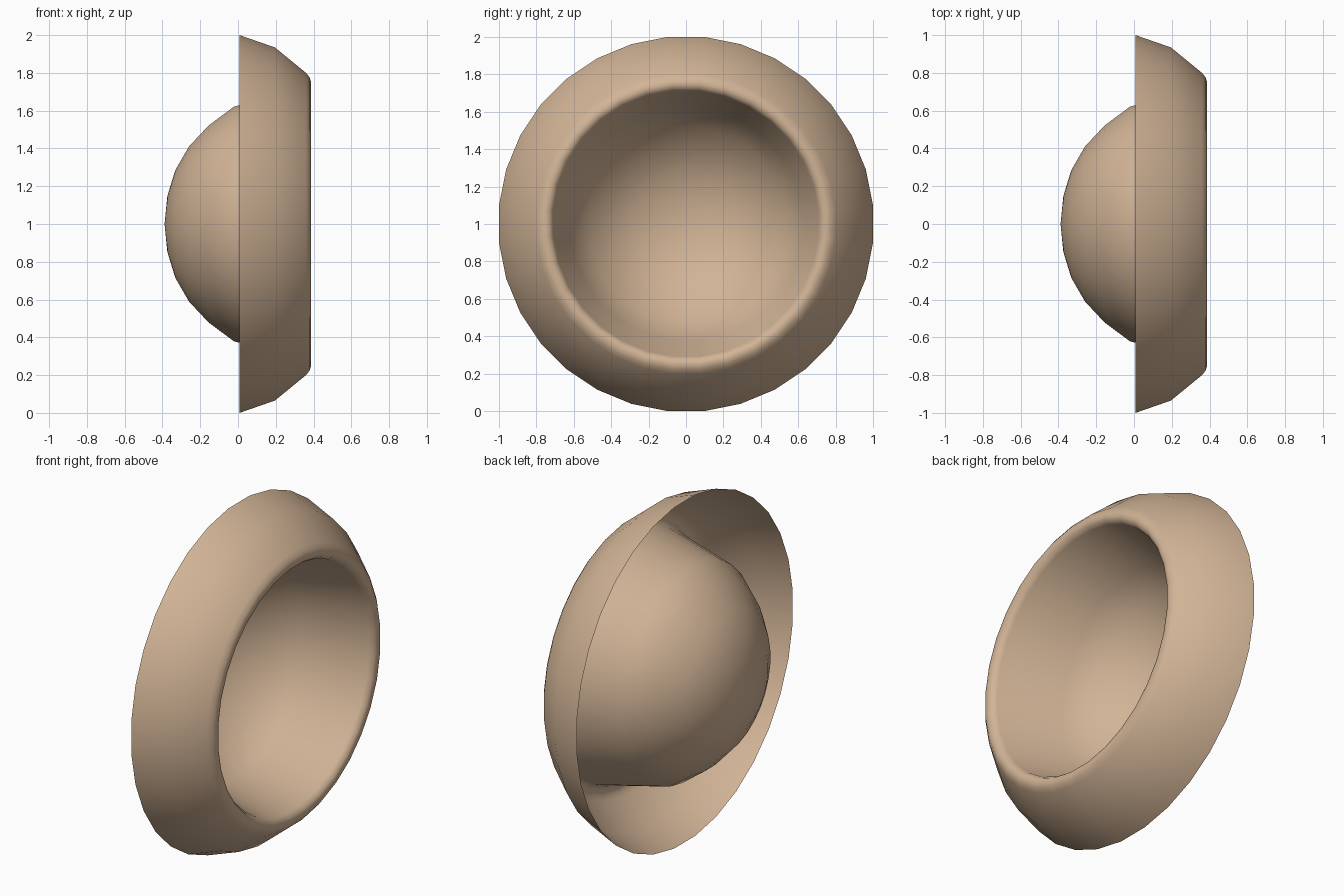
import bpy, bmesh, math

if "Cube" in bpy.data.objects:
    bpy.data.objects.remove(bpy.data.objects["Cube"])

SEGMENTS = 32

tan = bpy.data.materials.new("warm tan")
tan.diffuse_color = (0.64, 0.455, 0.305, 1.0)
tan.use_nodes = True
tan.node_tree.nodes["Principled BSDF"].inputs["Base Color"].default_value = tan.diffuse_color

# Half section (x along the axis, radius): outer skirt, rounded lip, inner wall, bowl
profile = [(0.008, 1.0), (0.195, 0.935), (0.36, 0.80), (0.38, 0.775),
           (0.387, 0.75), (0.38, 0.725), (0.355, 0.708), (-0.02, 0.622),
           (-0.155, 0.522), (-0.26, 0.41), (-0.332, 0.285), (-0.374, 0.148)]
bowl_tip = (-0.389, 0.0, 1.0)

# Spin the section around the x axis as an open sheet
bm = bmesh.new()
flat_fix = 1 / math.cos(math.pi / SEGMENTS)
rings = []
for x, r in profile:
    ring = []
    for i in range(SEGMENTS):
        a = 2 * math.pi * (i + 0.5) / SEGMENTS
        ring.append(bm.verts.new((x, r * flat_fix * math.cos(a),
                                  1 + r * flat_fix * math.sin(a))))
    rings.append(ring)
for r0, r1 in zip(rings, rings[1:]):
    for i in range(SEGMENTS):
        j = (i + 1) % SEGMENTS
        bm.faces.new((r0[i], r0[j], r1[j], r1[i]))

# Close the bowl at its tip
tip = bm.verts.new(bowl_tip)
for i in range(SEGMENTS):
    bm.faces.new((rings[-1][i], rings[-1][(i + 1) % SEGMENTS], tip))
for f in bm.faces:
    f.smooth = True

mesh = bpy.data.meshes.new("dish_with_rolled_rim")
bm.to_mesh(mesh)
bm.free()
mesh.materials.append(tan)
dish = bpy.data.objects.new("dish_with_rolled_rim", mesh)
bpy.context.collection.objects.link(dish)
